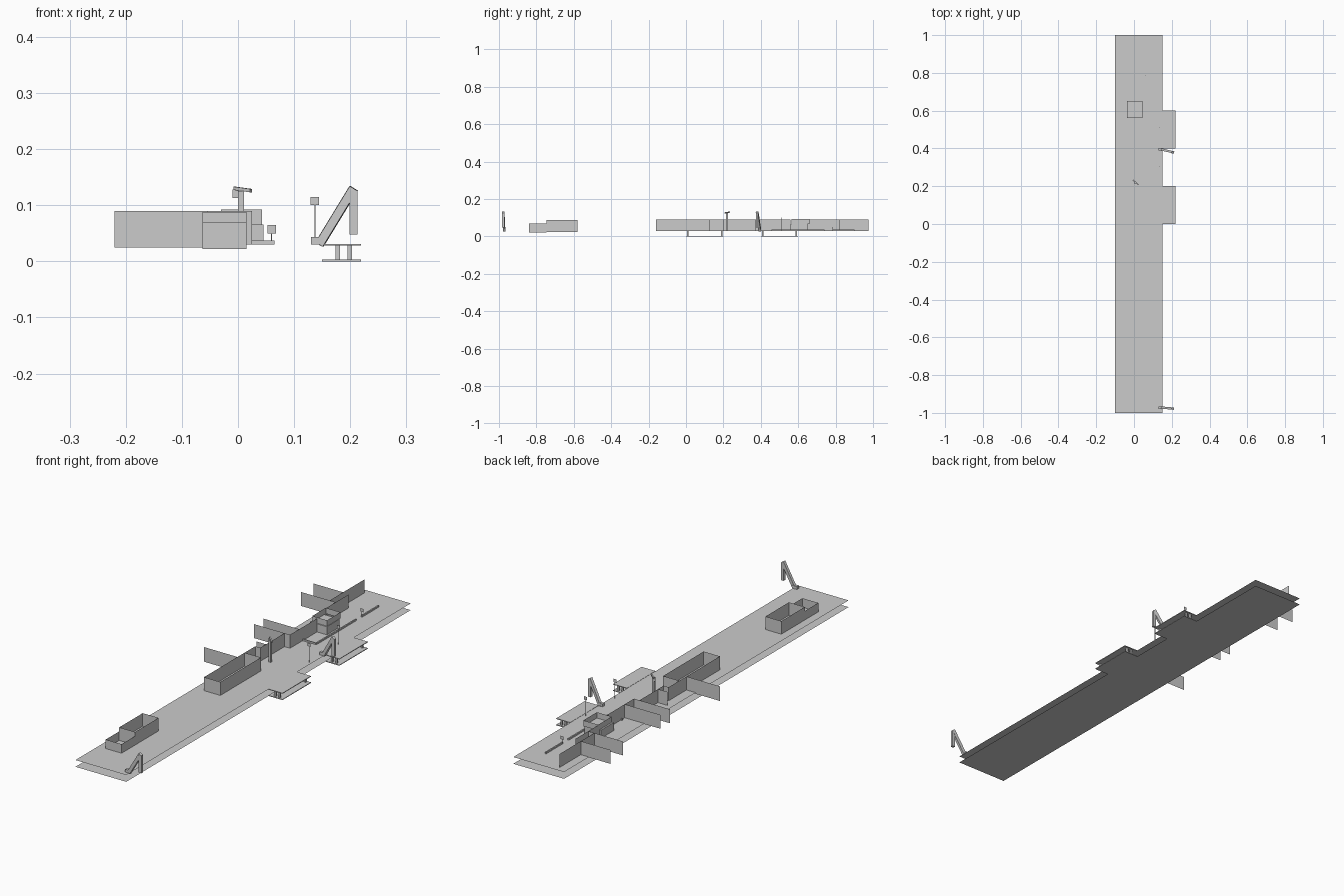
import bpy, math
from mathutils import Vector


def mesh(name, verts, faces):
    me = bpy.data.meshes.new(name)
    me.from_pydata(verts, [], faces)
    ob = bpy.data.objects.new(name, me)
    bpy.context.collection.objects.link(ob)
    return ob


def wall(name, pts, z0, z1, closed=False):
    """Thin upright sheet following a plan path."""
    n = len(pts)
    verts = [(x, y, z) for z in (z0, z1) for x, y in pts]
    m = n if closed else n - 1
    return mesh(name, verts, [(i, (i + 1) % n, (i + 1) % n + n, i + n) for i in range(m)])


def rect(x0, x1, y0, y1):
    return [(x0, y0), (x1, y0), (x1, y1), (x0, y1)]


def sheet(name, pts, z):
    return mesh(name, [(x, y, z) for x, y in pts], [tuple(range(len(pts)))])


def box(name, x0, x1, y0, y1, z0, z1):
    v = [(x, y, z) for z in (z0, z1) for x, y in rect(x0, x1, y0, y1)]
    return mesh(name, v, [(3, 2, 1, 0), (4, 5, 6, 7), (0, 1, 5, 4),
                          (1, 2, 6, 5), (2, 3, 7, 6), (3, 0, 4, 7)])


def beam(name, a, b, w, d):
    a, b = Vector(a), Vector(b)
    ob = box(name, -w / 2, w / 2, -d / 2, d / 2, 0, (b - a).length)
    ob.location = a
    ob.rotation_euler = (b - a).to_track_quat('Z', 'Y').to_euler()
    return ob


# Two deck levels: plain lower sheet and upper sheet
sheet("lower_deck", rect(-0.10, 0.15, -1, 1), 0.0)
sheet("upper_deck", rect(-0.10, 0.15, -1, 1), 0.03)

# Side platforms with posts between their two plates
for i, y in enumerate((0.0, 0.4)):
    for part, z in (("lower", 0.0), ("upper", 0.028)):
        box(f"platform_{part}_{i}", 0.15, 0.219, y, y + 0.2, z, z + 0.003)
    for j, (x, py) in enumerate(((0.178, y + 0.01), (0.199, y + 0.01),
                                 (0.199, y + 0.19), (0.178, y + 0.19))):
        box(f"platform_post_{i}_{j}", x - 0.004, x + 0.004, py - 0.004, py + 0.004, 0.003, 0.028)

# Open-topped buildings
wall("front_low_hut", rect(-0.063, 0.015, -0.84, -0.745), 0.022, 0.07, True)
wall("front_tall_hut", rect(-0.063, 0.015, -0.745, -0.58), 0.025, 0.088, True)
wall("long_hall", rect(-0.055, 0.025, -0.16, 0.125), 0.03, 0.09, True)

# Stepped back walls with cross panels overhanging the left edge
wall("panel_a", [(-0.22, 0.075), (-0.153, 0.075), (-0.055, 0.075)], 0.025, 0.09)
wall("step_wall_a", [(-0.055, 0.125), (-0.055, 0.20), (-0.03, 0.20), (-0.03, 0.24)], 0.03, 0.09)
wall("step_wall_b", [(-0.077, 0.24), (-0.03, 0.24), (-0.03, 0.37)], 0.03, 0.09)
wall("panel_b", [(-0.18, 0.37), (-0.003, 0.37), (-0.003, 0.56)], 0.028, 0.09)
wall("panel_c", [(-0.18, 0.435), (-0.003, 0.435)], 0.028, 0.09)
wall("panel_d", [(-0.20, 0.73), (-0.03, 0.73), (-0.03, 0.82)], 0.028, 0.09)
wall("panel_e", [(-0.206, 0.825), (-0.06, 0.825)], 0.028, 0.09)
wall("rear_wall", [(-0.06, 0.73), (-0.06, 0.975)], 0.03, 0.09)
wall("link_wall", [(-0.03, 0.65), (-0.03, 0.73)], 0.03, 0.09)

# Control house in two tiers
wall("house_lower", rect(-0.037, 0.045, 0.56, 0.65), 0.03, 0.066, True)
wall("house_upper", rect(-0.03, 0.043, 0.565, 0.66), 0.066, 0.092, True)
sheet("house_floor", rect(-0.037, 0.045, 0.56, 0.65), 0.066)

# Low kerb around the house
box("kerb_front", -0.01, 0.062, 0.458, 0.463, 0.03, 0.037)
box("kerb_side", 0.059, 0.065, 0.46, 0.74, 0.03, 0.037)
box("kerb_rear", 0.059, 0.065, 0.78, 0.90, 0.03, 0.037)

# Cranes: foot, leaning boom, hanging arm
for i, (y, dy) in enumerate(((0.395, -0.015), (-0.972, -0.005))):
    box(f"crane_foot_{i}", 0.13, 0.152, y - 0.007, y + 0.007, 0.03, 0.043)
    beam(f"crane_boom_{i}", (0.145, y, 0.03), (0.206, y + dy, 0.130), 0.012, 0.015)
    box(f"crane_arm_{i}", 0.199, 0.213, y + dy - 0.006, y + dy + 0.006, 0.048, 0.125)

# Mast with a short top arm
box("mast", 0.0, 0.011, 0.214, 0.224, 0.03, 0.125)
beam("mast_arm", (-0.006, 0.233, 0.130), (0.023, 0.208, 0.126), 0.006, 0.006)
wall("mast_plate", [(-0.01, 0.228), (0.005, 0.228)], 0.113, 0.128)

# Signs on thin poles
for i, (x, y, z) in enumerate(((0.137, 0.305, 0.10), (0.137, 0.51, 0.10), (0.06, 0.785, 0.05))):
    box(f"sign_pole_{i}", x - 0.001, x + 0.001, y - 0.001, y + 0.001, 0.03, z)
    wall(f"sign_{i}", [(x - 0.0075, y), (x + 0.0075, y)], z, z + 0.015)
